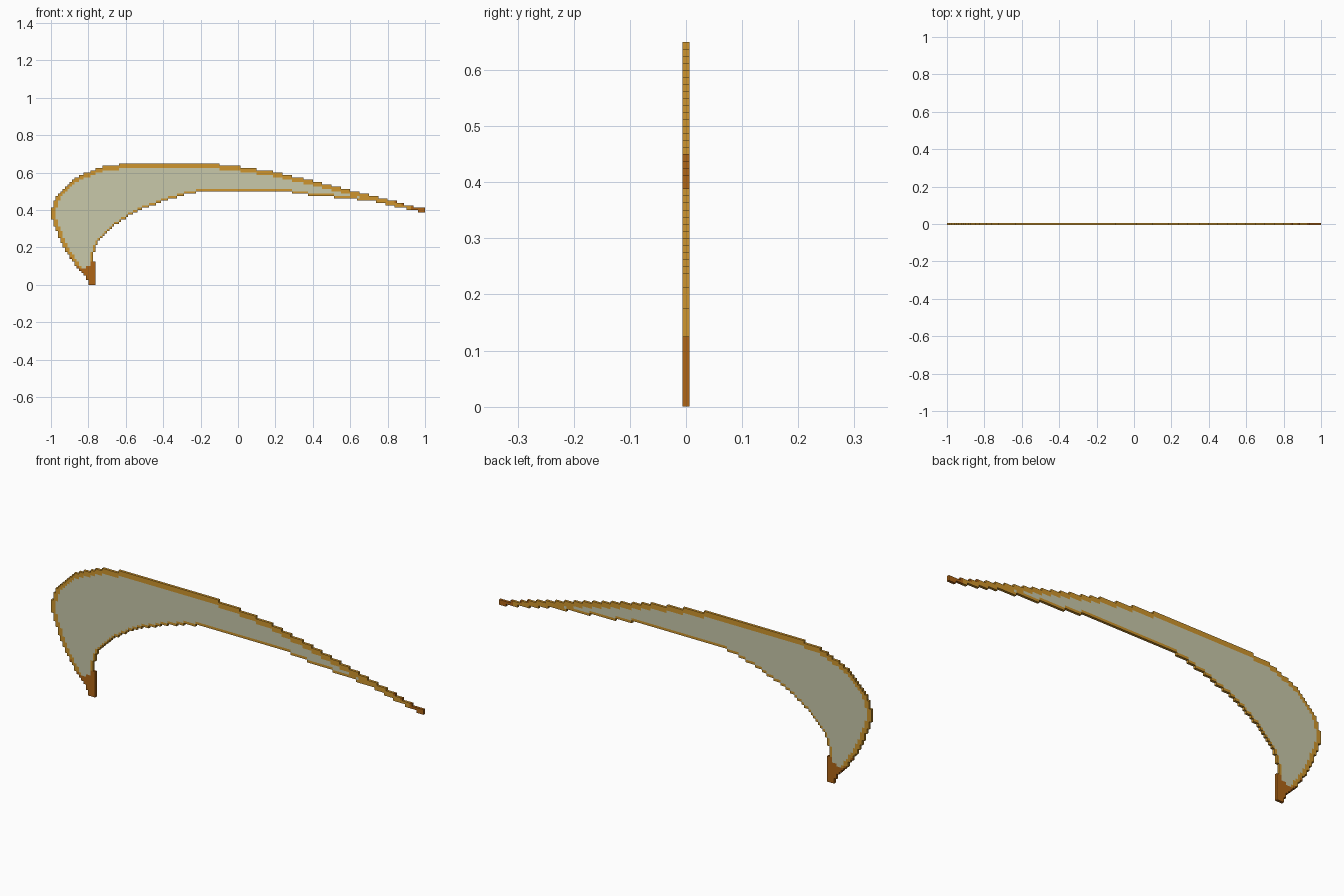
import bpy
import bmesh
import math

cube = bpy.data.objects.get("Cube")
if cube:
    bpy.data.objects.remove(cube, do_unlink=True)

CELL = 0.0125
COLUMNS, ROWS = 160, 52


def make_material(name, colour):
    mat = bpy.data.materials.new(name)
    mat.use_nodes = True
    mat.diffuse_color = (*colour, 1)
    mat.node_tree.nodes["Principled BSDF"].inputs["Base Color"].default_value = (*colour, 1)
    return mat


materials = [
    make_material("pale_membrane", (0.58, 0.58, 0.40)),
    make_material("amber_border", (0.62, 0.30, 0.026)),
    make_material("brown_tip", (0.43, 0.13, 0.008)),
]
MEMBRANE, AMBER, BROWN = range(3)

# Silhouette in hundredths of a unit: outer edge from the hook to the long tip
outer_edge = [(-79, 0), (-82, 5), (-89, 13), (-92, 18), (-96, 26), (-100, 36), (-100, 40),
              (-97, 47), (-93, 52), (-87, 57), (-81, 60), (-73, 63), (-60, 65), (-16, 65),
              (3, 63), (19, 60.5), (34, 57), (51, 53), (67, 49), (81, 45.5), (93, 42), (100, 41)]
# Inner edge from the long tip back to the hook
inner_edge = [(100, 38.5), (93, 40), (85, 41.5), (73, 44.5), (60, 46), (39, 48), (24, 50),
              (-20, 50), (-31, 47.5), (-42, 44), (-50, 41), (-58, 37), (-65, 32.5), (-71, 27.5),
              (-75, 23), (-77.5, 15), (-76.5, 11), (-76.5, 0)]
outline = [(x / 100, z / 100) for x, z in outer_edge + inner_edge]


def centre(i, j):
    return -1 + (i + 0.5) * CELL, (j + 0.5) * CELL


def inside(x, z):
    hit = False
    for (ax, az), (bx, bz) in zip(outline, outline[1:] + outline[:1]):
        if (az > z) != (bz > z) and x < ax + (z - az) * (bx - ax) / (bz - az):
            hit = not hit
    return hit


# Square cells that fill the silhouette
cells = {(i, j) for i in range(COLUMNS) for j in range(ROWS) if inside(*centre(i, j))}
# The border is one cell wide, and two cells wide on the top and outer side
border_steps = [(1, 0), (-1, 0), (0, 1), (0, -1), (0, 2), (-2, 0)]


def cell_material(i, j):
    x, z = centre(i, j)
    hook = z < 0.145 and math.hypot(x + 0.83, z - 0.145) > 0.055
    step_end = x > 0.8 and (i + 1, j) not in cells
    if hook or x > 0.93 or step_end:
        return BROWN
    if any((i + a, j + b) not in cells for a, b in border_steps):
        return AMBER
    return MEMBRANE


# Stepped blade: one flat sheet of cells, thickened by one cell
bm = bmesh.new()
corners = {}


def corner(i, j):
    if (i, j) not in corners:
        corners[i, j] = bm.verts.new((-1 + i * CELL, 0, j * CELL))
    return corners[i, j]


for i, j in sorted(cells):
    face = bm.faces.new([corner(i, j), corner(i + 1, j), corner(i + 1, j + 1), corner(i, j + 1)])
    face.material_index = cell_material(i, j)

mesh = bpy.data.meshes.new("curved_blade")
bm.to_mesh(mesh)
bm.free()
for mat in materials:
    mesh.materials.append(mat)
blade = bpy.data.objects.new("curved_blade", mesh)
bpy.context.collection.objects.link(blade)

thickness = blade.modifiers.new("thickness", "SOLIDIFY")
thickness.thickness = CELL
thickness.offset = 0
